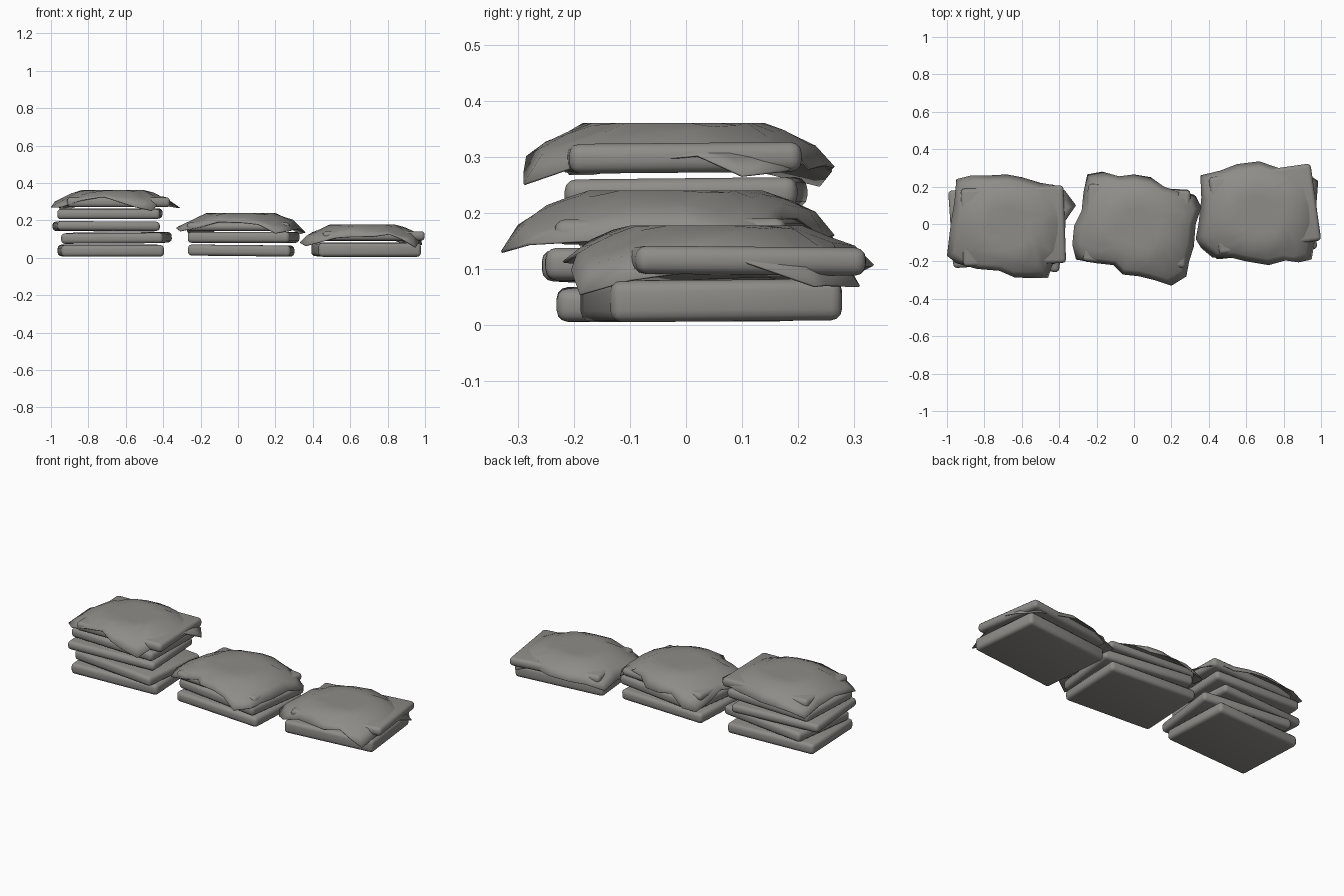
import bpy, bmesh, math, random
from mathutils import Euler

if "Cube" in bpy.data.objects:
    bpy.data.objects.remove(bpy.data.objects["Cube"])
random.seed(4)

grey = bpy.data.materials.new("warm_grey")
grey.diffuse_color = (0.27, 0.265, 0.25, 1)
grey.use_nodes = True
grey.node_tree.nodes["Principled BSDF"].inputs["Base Color"].default_value = grey.diffuse_color


def finish(ob, angle):
    ob.data.materials.append(grey)
    bpy.ops.object.select_all(action='DESELECT')
    ob.select_set(True)
    bpy.context.view_layer.objects.active = ob
    bpy.ops.object.shade_smooth_by_angle(angle=math.radians(angle))


def slab(name, x, y, z0, z1, rot, tilt_x=0.0, tilt_y=0.0):
    """Pillow-edged flat sack, turned and slightly tilted."""
    bm = bmesh.new()
    bmesh.ops.create_cube(bm, size=1)
    for v in bm.verts:
        v.co.x *= 0.55
        v.co.y *= 0.415
        v.co.z *= z1 - z0
    bmesh.ops.bevel(bm, geom=bm.edges[:], offset=0.02, segments=3,
                    profile=0.5, affect='EDGES')
    me = bpy.data.meshes.new(name)
    bm.to_mesh(me)
    bm.free()
    ob = bpy.data.objects.new(name, me)
    bpy.context.collection.objects.link(ob)
    me.transform(Euler([math.radians(a) for a in (tilt_x, tilt_y, rot)]).to_matrix().to_4x4())
    ob.location = (x, y, (z0 + z1) / 2)
    finish(ob, 40)


def cover(name, cx, cy, top, outline, flat=0.19):
    """Draped cloth: rings shrinking from a ragged outline to the centre."""
    fr = [1, 0.88, 0.72, 0.55, 0.36, 0.18]
    n = len(outline)
    bm = bmesh.new()
    rings = []
    for i, f in enumerate(fr):
        ring = []
        for k, (px, py) in enumerate(outline):
            x, y = (px - cx) * f, (py - cy) * f
            r = math.hypot(x, y * 1.1)
            z = top - 0.42 * max(0, r - flat)
            if i == 0:      # hanging hem
                z -= random.uniform(0.0, 0.035) + 0.15 * max(0, r - 0.32)
            elif i < 3:
                z -= random.uniform(0.0, 0.008)
            ring.append(bm.verts.new((cx + x, cy + y, z)))
        rings.append(ring)
    for a, b in zip(rings, rings[1:]):
        for k in range(n):
            bm.faces.new((a[k], a[(k + 1) % n], b[(k + 1) % n], b[k]))
    c = bm.verts.new((cx, cy, top))
    for k in range(n):
        bm.faces.new((rings[-1][k], rings[-1][(k + 1) % n], c))
    bmesh.ops.recalc_face_normals(bm, faces=bm.faces[:])
    if sum(f.normal.z for f in bm.faces) < 0:
        bmesh.ops.reverse_faces(bm, faces=bm.faces[:])
    me = bpy.data.meshes.new(name)
    bm.to_mesh(me)
    bm.free()
    ob = bpy.data.objects.new(name, me)
    bpy.context.collection.objects.link(ob)
    finish(ob, 45)
    s = ob.modifiers.new("thickness", 'SOLIDIFY')
    s.thickness = 0.004
    s.offset = -1


# tall left stack
slab("left_sack_1", -0.68, -0.01, 0.007, 0.069, 3, 0.3)
slab("left_sack_2", -0.65, -0.02, 0.078, 0.134, -7, 0.5, -0.4)
slab("left_sack_3", -0.705, -0.01, 0.143, 0.193, 4, -0.5, 0.4)
slab("left_sack_4", -0.685, 0.0, 0.208, 0.262, -2, 0.6)
slab("left_sack_5", -0.645, -0.01, 0.272, 0.325, 2, 0.5)

# middle stack
slab("middle_sack_1", 0.017, -0.01, 0.009, 0.068, -3, 0, 0.6)
slab("middle_sack_2", 0.03, -0.01, 0.08, 0.138, -8)
slab("middle_sack_3", 0.015, -0.01, 0.145, 0.19, -4, 0.4)

# low right stack
slab("right_sack_1", 0.685, 0.045, 0.007, 0.081, 6, 0.5)
slab("right_sack_2", 0.70, 0.08, 0.09, 0.14, 8, -0.5)

# ragged cloth covers
cover("left_cover", -0.665, -0.015, 0.361, [
    (-0.98, 0), (-1.0, -0.17), (-0.95, -0.21), (-0.84, -0.24), (-0.72, -0.25),
    (-0.64, -0.285), (-0.55, -0.29), (-0.46, -0.29), (-0.43, -0.2), (-0.375, -0.18),
    (-0.37, -0.06), (-0.365, 0.02), (-0.31, 0.1), (-0.37, 0.18), (-0.44, 0.21),
    (-0.5, 0.22), (-0.6, 0.25), (-0.68, 0.265), (-0.77, 0.26), (-0.87, 0.26),
    (-0.95, 0.24), (-0.96, 0.12)])
cover("middle_cover", 0.02, -0.02, 0.24, [
    (-0.33, -0.11), (-0.31, -0.19), (-0.2, -0.21), (-0.11, -0.22), (-0.06, -0.27),
    (0.03, -0.28), (0.11, -0.3), (0.2, -0.33), (0.28, -0.28), (0.295, -0.2),
    (0.32, -0.12), (0.33, 0), (0.36, 0.09), (0.33, 0.15), (0.24, 0.17),
    (0.16, 0.2), (0.09, 0.25), (0, 0.265), (-0.08, 0.255), (-0.17, 0.28),
    (-0.25, 0.265), (-0.27, 0.17), (-0.28, 0.07), (-0.32, -0.01)])
cover("right_cover", 0.67, 0.05, 0.178, [
    (0.345, 0), (0.33, -0.08), (0.36, -0.13), (0.42, -0.18), (0.52, -0.18),
    (0.6, -0.2), (0.72, -0.22), (0.81, -0.195), (0.88, -0.205), (0.95, -0.19),
    (0.965, -0.1), (0.975, 0), (0.975, 0.1), (0.985, 0.23), (0.955, 0.25),
    (0.91, 0.31), (0.8, 0.29), (0.67, 0.335), (0.55, 0.32), (0.46, 0.285),
    (0.355, 0.26), (0.36, 0.14)])
